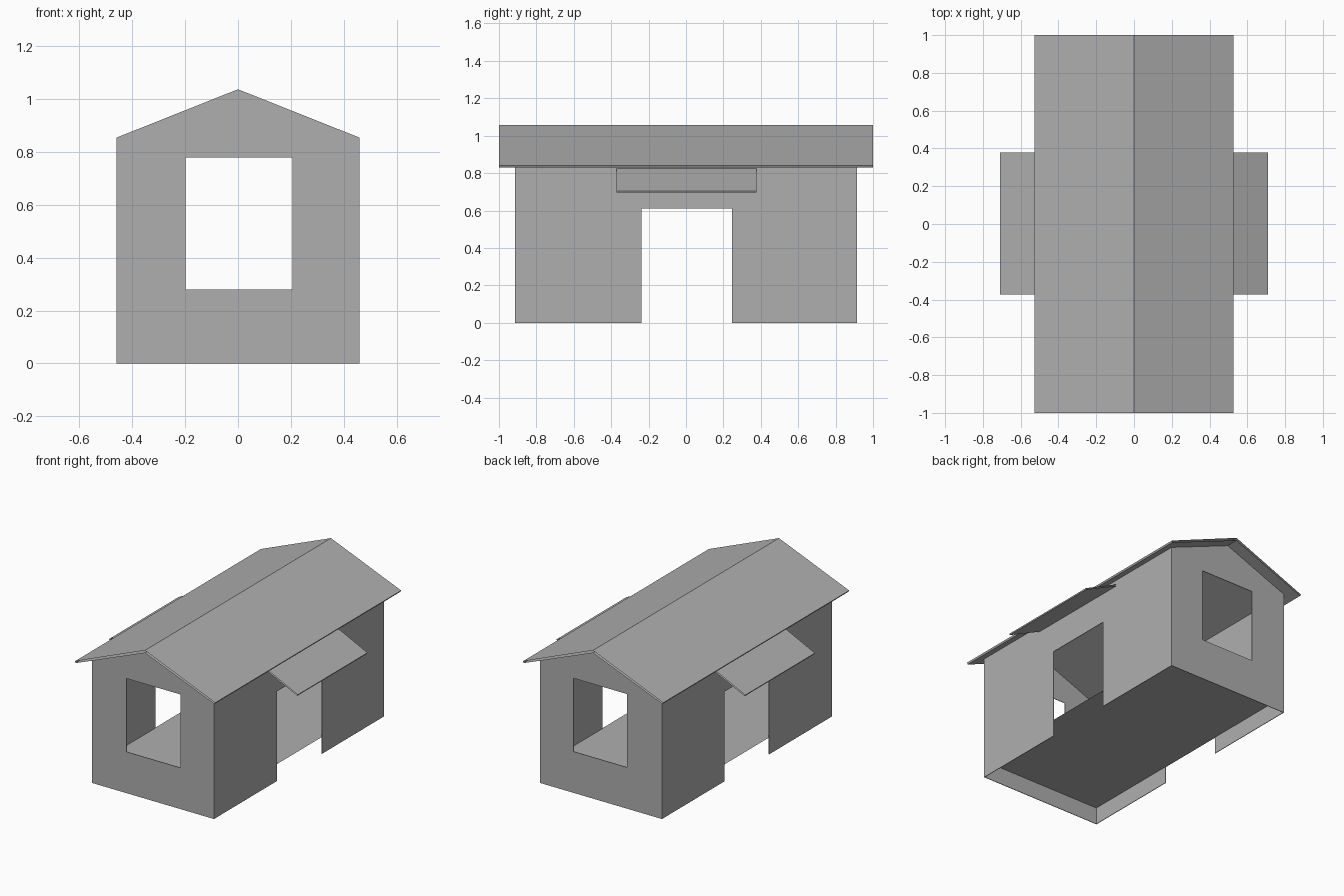
import bpy, bmesh

if "Cube" in bpy.data.objects:
    bpy.data.objects.remove(bpy.data.objects["Cube"])

T = 0.004  # wall thickness

grey = bpy.data.materials.new("mid_grey")
grey.diffuse_color = (0.43, 0.43, 0.43, 1)
grey.use_nodes = True
grey.node_tree.nodes["Principled BSDF"].inputs["Base Color"].default_value = grey.diffuse_color


def extrude(name, profile, axis, a, b, caps=True, closed=True):
    """Extrude a 2D profile: axis 'y' takes (x, z) points, axis 'x' takes (y, z)."""
    bm = bmesh.new()

    def at(p, d):
        return (p[0], d, p[1]) if axis == 'y' else (d, p[0], p[1])
    r1 = [bm.verts.new(at(p, a)) for p in profile]
    r2 = [bm.verts.new(at(p, b)) for p in profile]
    n = len(profile)
    for i in range(n if closed else n - 1):
        j = (i + 1) % n
        bm.faces.new((r1[i], r1[j], r2[j], r2[i]))
    if caps:
        bm.faces.new(r1[::-1])
        bm.faces.new(r2)
    bmesh.ops.recalc_face_normals(bm, faces=bm.faces)
    me = bpy.data.meshes.new(name)
    bm.to_mesh(me)
    bm.free()
    me.materials.append(grey)
    ob = bpy.data.objects.new(name, me)
    bpy.context.collection.objects.link(ob)
    return ob


# window cutter running through both gable ends
window = [(-0.198, 0.281), (0.207, 0.281), (0.207, 0.78), (-0.198, 0.78)]
cutter = extrude("window_cutter", window, 'y', -1.2, 1.2)
cutter.hide_render = True
cutter.hide_viewport = True

# gable end walls with window openings
gable = [(-0.46, 0), (0.46, 0), (0.46, 0.855), (0, 1.038), (-0.46, 0.855)]
for name, s in (("front_wall", -1), ("back_wall", 1)):
    wall = extrude(name, gable, 'y', s * 0.915, s * (0.915 - T))
    cut = wall.modifiers.new("window", 'BOOLEAN')
    cut.operation = 'DIFFERENCE'
    cut.solver = 'EXACT'
    cut.object = cutter

# side walls with doorways, each with an awning open at its ends
e = 0.915
side = [(-e, 0), (-0.238, 0), (-0.238, 0.61), (0.245, 0.61),
        (0.245, 0), (e, 0), (e, 0.855), (-e, 0.855)]
for label, s in (("left", -1), ("right", 1)):
    extrude(label + "_wall", side, 'x', s * 0.46, s * (0.46 - T))
    awning = [(s * x, z) for x, z in
              ((0.46, 0.825), (0.71, 0.705), (0.707, 0.697), (0.46, 0.814))]
    extrude(label + "_awning", awning, 'y', -0.372, 0.378, caps=False)

# raised floor sheet
extrude("floor", [(-0.46, 0.115), (0.46, 0.115)], 'y', -0.915, 0.915,
        caps=False, closed=False)

# double-skinned gable roof, open at the gable ends
roof = [(-0.528, 0.842), (0, 1.057), (0.528, 0.842),
        (0.522, 0.831), (0, 1.039), (-0.522, 0.831)]
extrude("roof", roof, 'y', -1, 1, caps=False)
